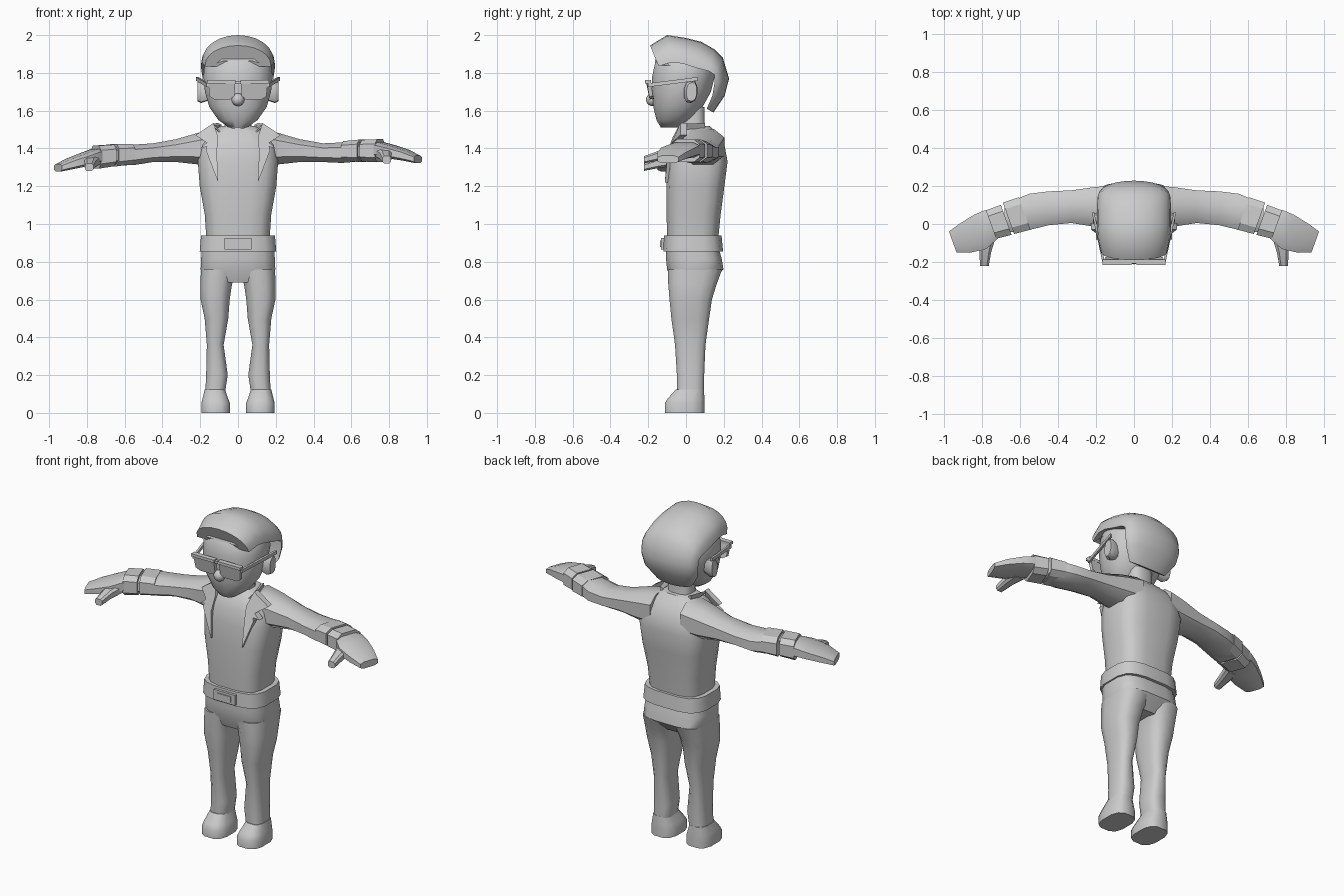
import bpy, bmesh, math
from mathutils import Vector

grey = bpy.data.materials.new("plain grey")
grey.diffuse_color = (0.6, 0.6, 0.6, 1)


def finish(name, bm, angle=40):
    bmesh.ops.recalc_face_normals(bm, faces=bm.faces)
    me = bpy.data.meshes.new(name)
    bm.to_mesh(me)
    bm.free()
    me.materials.append(grey)
    ob = bpy.data.objects.new(name, me)
    bpy.context.collection.objects.link(ob)
    bpy.ops.object.select_all(action='DESELECT')
    ob.select_set(True)
    bpy.context.view_layer.objects.active = ob
    bpy.ops.object.shade_smooth_by_angle(angle=math.radians(angle))
    return ob


def loft(name, rings, angle=40):
    """Skin closed rings in order and cap both ends."""
    bm = bmesh.new()
    vs = [[bm.verts.new(p) for p in r] for r in rings]
    n = len(vs[0])
    for a, b in zip(vs, vs[1:]):
        for i in range(n):
            j = (i + 1) % n
            bm.faces.new((a[i], a[j], b[j], b[i]))
    bm.faces.new(vs[0])
    bm.faces.new(vs[-1])
    return finish(name, bm, angle)


def ring(c, u, v, n=12, p=0.7):
    """Rounded-box ring around c with half axes u and v."""
    c, u, v = Vector(c), Vector(u), Vector(v)
    out = []
    for i in range(n):
        a = 2 * math.pi * (i + 0.5) / n
        s, t = math.cos(a), math.sin(a)
        out.append(c + u * math.copysign(abs(s) ** p, s) + v * math.copysign(abs(t) ** p, t))
    return out


def level(z, x0, x1, y0, y1, n=12, p=0.7):
    return ring(((x0 + x1) / 2, (y0 + y1) / 2, z), ((x1 - x0) / 2, 0, 0), (0, (y1 - y0) / 2, 0), n, p)


def prism(name, pts, offset):
    """Flat outline pushed along offset."""
    o = Vector(offset)
    return loft(name, [[Vector(p) for p in pts], [Vector(p) + o for p in pts]], 20)


# Torso, neck and pelvis
loft("torso", [level(z, -w, w, a, b, 16, 0.6) for z, w, a, b in (
    (0.90, .168, -.10, .17), (1.05, .178, -.105, .185), (1.20, .205, -.105, .205),
    (1.33, .215, -.098, .222), (1.42, .20, -.08, .205), (1.48, .155, -.05, .165),
    (1.52, .09, -.015, .125))])
loft("neck", [level(z, -w, w, a, b) for z, w, a, b in (
    (1.46, .085, -.035, .11), (1.53, .072, -.025, .10), (1.62, .072, -.03, .10))])
loft("pelvis", [level(z, -w, w, a, b, 16, 0.6) for z, w, a, b in (
    (0.69, .18, -.075, .13), (0.76, .20, -.102, .20), (0.82, .197, -.108, .19),
    (0.88, .195, -.108, .172))])

# Belt and buckle
loft("belt", [level(z, -w, w, a, b, 16, 0.6) for z, w, a, b in (
    (0.855, .19, -.105, .175), (0.855, .205, -.122, .198),
    (0.94, .198, -.118, .190), (0.94, .17, -.10, .17))])
for name, w, h, y in (("buckle", .072, .031, -.132), ("buckle_inset", .045, .017, -.138)):
    prism(name, [(-w, y, .895 - h), (w, y, .895 - h), (w, y, .895 + h), (-w, y, .895 + h)], (0, .03, 0))

# Head, nose
loft("head", [level(z, -w, w, a, b, 16, 0.88) for z, w, a, b in (
    (1.512, .05, -.135, -.04), (1.55, .105, -.158, .03), (1.62, .155, -.175, .09),
    (1.70, .178, -.182, .135), (1.78, .186, -.182, .155), (1.86, .178, -.165, .155),
    (1.92, .13, -.11, .12))], 50)
bm = bmesh.new()
bmesh.ops.create_uvsphere(bm, u_segments=12, v_segments=8, radius=0.034)
bmesh.ops.translate(bm, verts=bm.verts, vec=(0, -.178, 1.658))
finish("nose", bm, 60)

# Hair: arcs across the head from side edge (inner) to crown line (outer)
hair = []
for oy, oz, iy, iz, w in (
        (-.19, 1.945, -.145, 1.835, .175), (-.10, 2.0, -.08, 1.855, .19),
        (0, 1.985, -.02, 1.85, .195), (.08, 1.965, .06, 1.825, .195),
        (.15, 1.925, .12, 1.81, .193), (.195, 1.88, .15, 1.79, .19),
        (.228, 1.77, .15, 1.74, .187), (.205, 1.68, .14, 1.68, .175),
        (.145, 1.59, .11, 1.61, .125)):
    arc = []
    for k in range(13):
        f = math.pi * (k / 12 - 0.5)
        c = max(math.cos(f), 0) ** 0.9
        arc.append(Vector((w * math.sin(f), iy + (oy - iy) * c, iz + (oz - iz) * c)))
    hair.append(arc)
loft("hair", hair, 45)

# Front fringe underside meeting the forehead
prism("fringe", [(-.165, -.13, 1.838), (-.08, -.165, 1.862), (.08, -.165, 1.862), (.165, -.13, 1.838),
                 (.10, -.15, 1.90), (-.10, -.15, 1.90)], (0, .06, 0))

for s, side in ((-1, "left"), (1, "right")):
    # Leg and shoe
    loft(side + "_leg", [level(z, s * a, s * b, f, k) for z, a, b, f, k in (
        (.09, .07, .175, -.05, .095), (.20, .053, .17, -.05, .098), (.36, .075, .166, -.06, .105),
        (.50, .05, .178, -.08, .125), (.60, .042, .20, -.09, .14), (.68, .03, .20, -.097, .165),
        (.76, .005, .199, -.10, .195))])
    loft(side + "_shoe", [level(z, s * a, s * b, f, k) for z, a, b, f, k in (
        (0, .04, .196, -.115, .10), (.05, .04, .196, -.115, .10),
        (.075, .05, .19, -.10, .10), (.125, .068, .177, -.055, .097))])

    # The left hand hangs slightly lower
    def dz(x):
        return 0 if s > 0 else -.045 * min(max((x - .45) / .4, 0), 1)

    # Sleeve
    loft(side + "_sleeve", [ring((s * x, (a + b) / 2, (c + d) / 2 + dz(x)), (0, (b - a) / 2, 0),
                                 (0, 0, (d - c) / 2), 8, 0.75) for x, a, b, c, d in (
        (.10, -.04, .21, 1.31, 1.51), (.21, -.02, .20, 1.31, 1.488), (.33, 0, .182, 1.325, 1.452),
        (.45, -.012, .177, 1.325, 1.43), (.55, -.037, .165, 1.32, 1.435),
        (.61, -.045, .14, 1.325, 1.445), (.68, -.05, .10, 1.335, 1.43))])

    # Cuffs and hand follow the forearm axis, tilted forward
    across = Vector((s * .34, .94, 0))

    def cross(x, y, z, w, h, n=8, p=0.6):
        return ring((s * x, y, z + dz(x)), across * w, (0, 0, h), n, p)

    loft(side + "_cuff", [cross(.575, .055, 1.385, .095, .056), cross(.66, .03, 1.388, .092, .062)], 25)
    loft(side + "_glove_band", [cross(.672, .022, 1.388, .088, .06), cross(.752, -.003, 1.388, .083, .064)], 25)
    loft(side + "_hand", [cross(.73, .008, 1.39, .078, .042), cross(.76, -.01, 1.392, .09, .042),
                          cross(.81, -.042, 1.383, .1, .037), cross(.89, -.075, 1.364, .085, .03),
                          cross(.953, -.095, 1.342, .062, .021)], 30)
    loft(side + "_thumb", [ring((s * x, y, z + dz(.8)), (s * w, 0, 0), (0, 0, h), 8, 0.6) for x, y, z, w, h in (
        (.77, -.07, 1.375, .045, .03), (.782, -.15, 1.36, .032, .027), (.787, -.222, 1.34, .024, .02))], 30)

    # Zigzag lapel on the chest
    lapel = [(.105, -.112, 1.22), (.17, -.095, 1.39), (.165, -.09, 1.41), (.20, -.08, 1.40),
             (.165, -.075, 1.43), (.225, -.03, 1.47), (.13, -.03, 1.535), (.105, -.07, 1.46), (.112, -.1, 1.38)]
    prism(side + "_lapel", [(s * x, y, z) for x, y, z in lapel], (0, .035, 0))

    # Upright collar beside the neck
    prism(side + "_collar", [(s * .14, -.03, 1.53), (s * .085, -.035, 1.47),
                             (s * .10, .10, 1.48), (s * .105, .10, 1.535)], (-s * .018, 0, -.01))

    # Ear
    loft(side + "_ear", [ring((s * x, y, 1.70), (0, a, a * .15), (0, 0, h), 10, 0.8) for x, y, a, h in (
        (.15, .02, .03, .045), (.195, .025, .036, .06), (.215, .03, .028, .05))])

    # Sunglasses: lens, brow bar and temple arm
    prism(side + "_lens", [(s * x, y, z) for x, y, z in (
        (.016, -.212, 1.755), (.158, -.208, 1.755), (.15, -.195, 1.675),
        (.125, -.19, 1.66), (.04, -.192, 1.66), (.018, -.197, 1.68))], (0, .02, .003))
    prism(side + "_brow_bar", [(s * x, -.216, z) for x, z in (
        (.012, 1.745), (.165, 1.745), (.165, 1.762), (.012, 1.762))], (0, .03, 0))
    loft(side + "_temple", [ring((s * x, y, z), (.008, 0, 0), (0, 0, .012), 4, 0.6) for x, y, z in (
        (.16, -.20, 1.735), (.215, .06, 1.768))], 20)

# Bridge of the sunglasses
prism("bridge", [(-.03, -.208, 1.742), (.03, -.208, 1.742), (.03, -.208, 1.755), (-.03, -.208, 1.755)], (0, .02, 0))
